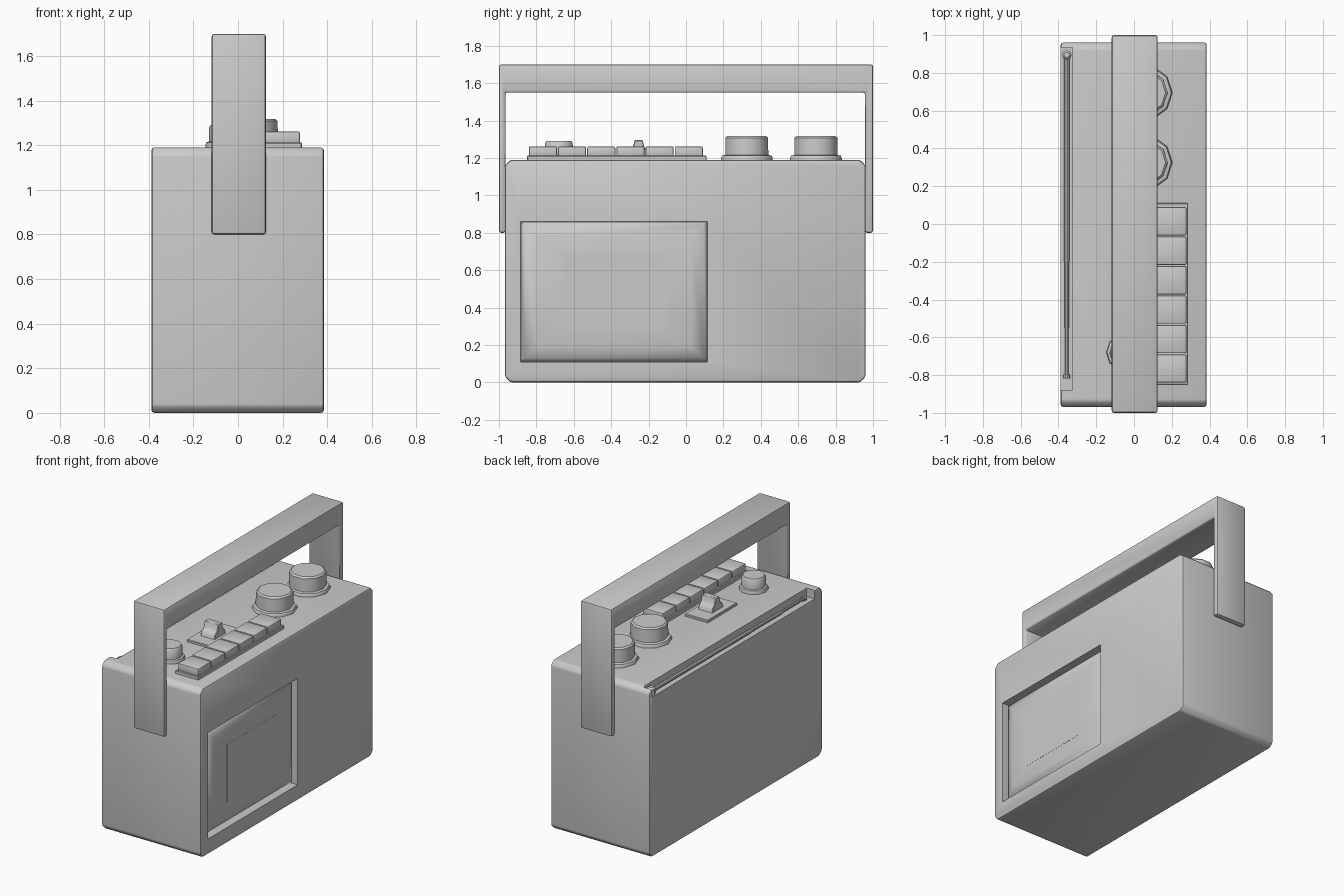
import bpy, bmesh, math
from mathutils import Vector

if "Cube" in bpy.data.objects:
    bpy.data.objects.remove(bpy.data.objects["Cube"])


def activate(ob):
    bpy.ops.object.select_all(action='DESELECT')
    ob.select_set(True)
    bpy.context.view_layer.objects.active = ob


def apply_mod(ob, mod):
    activate(ob)
    bpy.ops.object.modifier_apply(modifier=mod.name)


def finish(ob, bevel=0.0, segments=2, angle=35):
    if bevel:
        m = ob.modifiers.new("bevel", 'BEVEL')
        m.width, m.segments, m.limit_method = bevel, segments, 'ANGLE'
        apply_mod(ob, m)
    activate(ob)
    bpy.ops.object.shade_smooth_by_angle(angle=math.radians(angle))
    return ob


def from_bmesh(name, bm):
    bmesh.ops.recalc_face_normals(bm, faces=bm.faces)
    me = bpy.data.meshes.new(name)
    bm.to_mesh(me)
    bm.free()
    ob = bpy.data.objects.new(name, me)
    bpy.context.collection.objects.link(ob)
    return ob


def loft(name, rings):
    """Skin a list of matching closed rings and cap both ends."""
    bm = bmesh.new()
    vr = [[bm.verts.new(p) for p in r] for r in rings]
    n = len(rings[0])
    for a, b in zip(vr, vr[1:]):
        for i in range(n):
            j = (i + 1) % n
            bm.faces.new((a[i], a[j], b[j], b[i]))
    bm.faces.new(vr[0])
    bm.faces.new(vr[-1])
    return from_bmesh(name, bm)


def extrude_x(name, profile, x0, x1):
    return loft(name, [[(x, y, z) for y, z in profile] for x in (x0, x1)])


def rect(y0, y1, z0, z1):
    return [(y0, z0), (y1, z0), (y1, z1), (y0, z1)]


def box(name, x0, x1, y0, y1, z0, z1):
    return extrude_x(name, rect(y0, y1, z0, z1), x0, x1)


def lathe(name, cx, cy, profile, sides):
    ang = [2 * math.pi * i / sides for i in range(sides)]
    return loft(name, [[(cx + r * math.cos(a), cy + r * math.sin(a), z) for a in ang]
                       for r, z in profile])


def cut(ob, cutter):
    m = ob.modifiers.new("cut", 'BOOLEAN')
    m.operation, m.object, m.solver = 'DIFFERENCE', cutter, 'EXACT'
    apply_mod(ob, m)
    bpy.data.objects.remove(cutter, do_unlink=True)


# body with rounded ends, cassette recess and aerial notch
y0, y1, h, c = -0.968, 0.96, 1.19, 0.03
body = extrude_x("body", [(y0 + c, 0), (y1 - c, 0), (y1, c), (y1, h - c),
                          (y1 - c, h), (y0 + c, h), (y0, h - c), (y0, c)], -0.388, 0.385)
finish(body, 0.012, 2)
cut(body, box("recess_cutter", 0.32, 0.6, -0.885, 0.115, 0.11, 0.86))
cut(body, box("notch_cutter", -0.6, -0.325, -0.88, 0.935, 1.13, 1.4))
finish(body, angle=50)

# pillow-shaped cassette door and its flat window
door_rings = [(0.315, (-0.885, 0.115, 0.11, 0.86)), (0.35, (-0.865, 0.095, 0.13, 0.84)),
              (0.368, (-0.80, 0.03, 0.19, 0.78)), (0.378, (-0.66, -0.11, 0.28, 0.69))]
door = loft("cassette_door", [[(x, y, z) for y, z in rect(*r)] for x, r in door_rings])
finish(door, angle=60)
box("cassette_window", 0.37, 0.379, -0.66, -0.11, 0.28, 0.69)

# carrying handle, a U turned upside down
handle = extrude_x("handle", [(-1, 0.8), (-0.965, 0.8), (-0.965, 1.55), (0.957, 1.55),
                              (0.957, 0.8), (1, 0.8), (1, 1.7), (-1, 1.7)], -0.118, 0.125)
finish(handle, 0.012, 2)

# row of push buttons on a plate
finish(box("button_plate", 0.105, 0.286, -0.85, 0.11, 1.18, 1.213), 0.004, 1)
for i in range(6):
    y = -0.84 + i * 0.156
    finish(box(f"push_button_{i + 1}", 0.118, 0.278, y, y + 0.15, 1.205, 1.262), 0.008, 2)

# two large knobs and one small knob
KNOB = [(1.2, 1.18), (1.2, 1.2), (1.15, 1.212), (1.0, 1.216)]
for name, x, y, r, top in (("tuning_knob", 0.058, 0.695, 0.121, 1.318),
                           ("volume_knob", 0.058, 0.325, 0.121, 1.318),
                           ("tone_knob", -0.052, -0.68, 0.079, 1.29)):
    prof = [(k * r, z) for k, z in KNOB] + [(0.99 * r, top - 0.01), (0.9 * r, top)]
    finish(lathe(name, x, y, prof, 10), angle=40)

# slide switch plate and tapered lever
finish(box("switch_plate", -0.11, 0.07, -0.415, -0.085, 1.18, 1.207), 0.004, 1)
lever = extrude_x("switch_lever", [(-0.32, 1.2), (-0.19, 1.2), (-0.2, 1.235), (-0.222, 1.255),
                                   (-0.232, 1.296), (-0.274, 1.296), (-0.285, 1.255),
                                   (-0.31, 1.235)], -0.07, 0.04)
finish(lever, 0.004, 1)


# telescopic aerial lying in the notch
def rod(name, ya, yb, ra, rb, sides=10):
    ang = [2 * math.pi * i / sides for i in range(sides)]
    return finish(loft(name, [[(-0.356 + r * math.cos(a), y, 1.153 + r * math.sin(a)) for a in ang]
                              for y, r in ((ya, ra), (yb, rb))]))


rod("aerial_thick", -0.2, 0.89, 0.015, 0.015)
rod("aerial_mid", -0.55, -0.2, 0.013, 0.013)
rod("aerial_thin", -0.8, -0.55, 0.010, 0.010)
rod("aerial_tip", -0.818, -0.798, 0.017, 0.017)
finish(lathe("aerial_pivot", -0.356, 0.895, [(0.026, 1.12), (0.026, 1.17), (0.015, 1.182)], 8))
